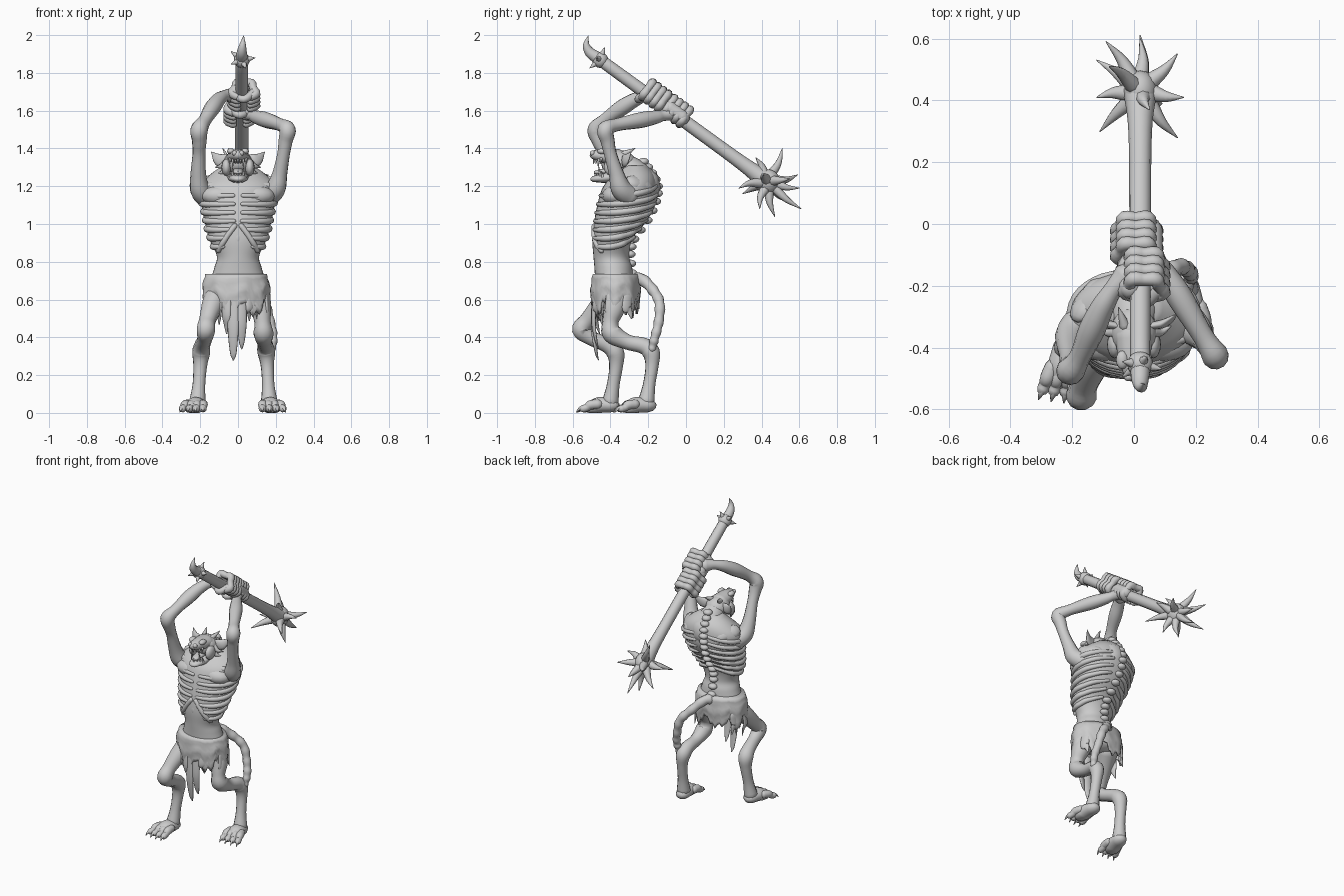
import bpy, bmesh, random
from math import sin, cos, pi, tau
from mathutils import Vector, Matrix

random.seed(3)
cube = bpy.data.objects.get("Cube")
if cube:
    bpy.data.objects.remove(cube, do_unlink=True)

stone = bpy.data.materials.new("pale grey")
stone.use_nodes = True
GREY = (.6, .6, .6, 1)
stone.diffuse_color = GREY
stone.node_tree.nodes["Principled BSDF"].inputs["Base Color"].default_value = GREY


def finish(bm, name):
    """Turn a bmesh into a smooth shaded object resting above the floor."""
    for vert in bm.verts:
        vert.co.z = max(0, vert.co.z)
    bmesh.ops.recalc_face_normals(bm, faces=bm.faces)
    mesh = bpy.data.meshes.new(name)
    bm.to_mesh(mesh)
    bm.free()
    mesh.materials.append(stone)
    for poly in mesh.polygons:
        poly.use_smooth = True
    obj = bpy.data.objects.new(name, mesh)
    bpy.context.collection.objects.link(obj)
    return obj


def spline(points, sub):
    """Catmull-Rom interpolation of any equal sized tuples."""
    p = [Vector(q) for q in points]
    p = [p[0] * 2 - p[1]] + p + [p[-1] * 2 - p[-2]]
    out = []
    for a, b, c, d in zip(p, p[1:], p[2:], p[3:]):
        for i in range(sub):
            t = i / sub
            out.append((b * 2 + (c - a) * t + (a * 2 - b * 5 + c * 4 - d) * t * t
                        + (b * 3 - a - c * 3 + d) * t ** 3) / 2)
    return out + [p[-2]]


def loft(bm, rings):
    """Skin a list of closed rings and cap both ends."""
    rows = [[bm.verts.new(co) for co in ring] for ring in rings]
    n = len(rows[0])
    for low, high in zip(rows, rows[1:]):
        for i in range(n):
            j = (i + 1) % n
            bm.faces.new((low[i], low[j], high[j], high[i]))
    bm.faces.new(rows[0])
    bm.faces.new(rows[-1])


def sweep(bm, points, flat=1, ref=(0, 1, 0), sides=12, sub=5):
    """Round-ended limb along (x, y, z, radius) points, flattened along ref."""
    path = spline(points, sub)
    co = [v.to_3d() for v in path]
    rad = [max(v[3], .001) for v in path]
    head, tail = (co[0] - co[1]).normalized() * rad[0], (co[-1] - co[-2]).normalized() * rad[-1]
    co = [co[0] + head * .9, co[0] + head * .6] + co + [co[-1] + tail * .6, co[-1] + tail * .9]
    rad = [rad[0] * .3, rad[0] * .75] + rad + [rad[-1] * .75, rad[-1] * .3]
    normal = Vector(ref)
    rings = []
    for i, c in enumerate(co):
        t = (co[min(i + 1, len(co) - 1)] - co[max(i - 1, 0)]).normalized()
        normal = normal - t * normal.dot(t)
        if normal.length < .05:
            normal = t.orthogonal()
        normal.normalize()
        side = t.cross(normal)
        rings.append([c + (normal * cos(k * tau / sides) * flat + side * sin(k * tau / sides)) * rad[i]
                      for k in range(sides)])
    loft(bm, rings)


def limb(name, *points, **kw):
    bm = bmesh.new()
    sweep(bm, points, **kw)
    return finish(bm, name)


def spike(bm, base, tip, radius, bend=(0, 0, 0)):
    base, tip = Vector(base), Vector(tip)
    mid = (base + tip) / 2 + Vector(bend)
    sweep(bm, [(*base, radius), (*mid, radius * .6), (*tip, .002)], sides=8, sub=4)


def blob(bm, center, size):
    bmesh.ops.create_uvsphere(bm, u_segments=16, v_segments=10, radius=1,
                              matrix=Matrix.Translation(center) @ Matrix.Diagonal((*size, 1)))


# Torso: height, depth centre, half width, half depth
profile = spline([(.6, -.38, .12, .09), (.7, -.38, .14, .1), (.77, -.385, .125, .1), (.83, -.395, .112, .095),
                  (.92, -.39, .152, .106), (1.02, -.345, .177, .14), (1.12, -.31, .198, .155),
                  (1.2, -.295, .205, .142), (1.26, -.275, .15, .108), (1.31, -.27, .08, .06)], 5)


def on_torso(angle, z, swell=1):
    """Point on the torso skin; angle zero faces the front."""
    _, cy, rx, ry = min(profile, key=lambda s: abs(s[0] - z))
    return Vector((sin(angle) * rx * swell, cy - cos(angle) * ry * swell, z))


bm = bmesh.new()
loft(bm, [[on_torso(k * tau / 32, s[0]) for k in range(32)] for s in profile])
finish(bm, "torso")

# Ribs rise toward the back; the lowest ones leave the belly open
bm = bmesh.new()
for level in range(7):
    z = .88 + level * .045
    start = .12 + max(0, 3 - level) * .17
    for side in (-1, 1):
        arc = []
        for i in range(10):
            u = i / 9
            p = on_torso(side * (start + u * (2.95 - start)), z + .05 * u - .02 * sin(pi * u), .985)
            arc.append((*p, .011 + .007 * sin(pi * u)))
        sweep(bm, arc, sides=8, sub=2)
finish(bm, "ribs")
bm = bmesh.new()
for side in (-1, 1):
    sweep(bm, [(*on_torso(side * a, z, .98), .015) for a, z in ((.1, .99), (.3, .95), (.6, .9), (1, .86))])
finish(bm, "rib_arch")
limb("breastbone", (0, -.475, .87, .008), (0, -.482, .92, .022), (0, -.472, 1.0, .014), (0, -.455, 1.1, .014),
     (0, -.42, 1.19, .026), flat=.7)

# Chest muscles, spine knobs and neck
bm = bmesh.new()
for side in (-1, 1):
    blob(bm, (side * .095, -.375, 1.15), (.1, .07, .055))
finish(bm, "chest_muscles")
bm = bmesh.new()
backbone = spline([(0, -.285, .74), (-.005, -.295, .84), (-.01, -.275, .92), (-.02, -.205, 1.02), (-.03, -.16, 1.12),
                   (-.03, -.15, 1.2), (-.02, -.18, 1.27), (-.01, -.225, 1.33)], 2)
for knob in backbone:
    blob(bm, knob, (.03, .028, .02))
finish(bm, "spine_knobs")
limb("neck", (0, -.23, 1.2, .1), (0, -.28, 1.27, .08), (0, -.34, 1.32, .06))

# Head tipped back with an open mouth
bm = bmesh.new()
blob(bm, (0, -.35, 1.325), (.075, .085, .065))
sweep(bm, [(0, -.36, 1.35, .062), (0, -.43, 1.36, .052), (0, -.475, 1.365, .038)], flat=.75, ref=(0, 0, 1))
for side in (-1, 1):
    blob(bm, (side * .038, -.44, 1.385), (.02, .03, .016))
    blob(bm, (side * .018, -.495, 1.375), (.015, .014, .014))
    blob(bm, (side * .062, -.39, 1.3), (.025, .045, .045))
finish(bm, "skull")
limb("lower_jaw", (0, -.34, 1.26, .06), (0, -.42, 1.245, .055), (0, -.47, 1.24, .04), flat=.5, ref=(0, 0, 1))
limb("tongue", (0, -.38, 1.285, .035), (0, -.465, 1.275, .025), flat=.5, ref=(0, 0, 1))

bm = bmesh.new()
for i in range(-3, 4):
    x, y = i * .014, -.485 + abs(i) * .012
    length = .045 if abs(i) == 2 else .025
    spike(bm, (x, y, 1.345), (x, y - .004, 1.345 - length), .008)
    spike(bm, (x, y + .008, 1.25), (x, y, 1.255 + length), .008)
finish(bm, "teeth")

# Ears and the jagged ruff round the cheeks
bm = bmesh.new()
for side in (-1, 1):
    sweep(bm, [(side * .055, -.33, 1.335, .032), (side * .1, -.32, 1.34, .034), (side * .14, -.29, 1.38, .003)],
          flat=.4)
    for i in range(4):
        z = 1.33 - i * .033
        spike(bm, (side * .055, -.35, z), (side * (.12 - i * .012), -.33, z - .03), .022, (0, -.01, -.008))
    spike(bm, (side * .03, -.33, 1.37), (side * .05, -.27, 1.4), .018)
finish(bm, "ears_and_ruff")

# Arms raised overhead, with knobbed joints
limb("right_arm", (-.16, -.31, 1.14, .06), (-.2, -.355, 1.18, .054), (-.21, -.39, 1.26, .042),
     (-.207, -.43, 1.37, .034), (-.205, -.46, 1.44, .039), (-.205, -.475, 1.5, .046), (-.175, -.43, 1.55, .035),
     (-.135, -.34, 1.615, .043), (-.1, -.265, 1.66, .037), (-.065, -.21, 1.68, .031), (-.025, -.17, 1.68, .045))
limb("left_arm", (.16, -.3, 1.15, .06), (.2, -.345, 1.19, .054), (.222, -.37, 1.27, .04),
     (.241, -.4, 1.37, .034), (.252, -.415, 1.44, .038), (.262, -.425, 1.5, .044), (.225, -.365, 1.525, .034),
     (.15, -.24, 1.55, .042), (.1, -.16, 1.565, .036), (.075, -.12, 1.575, .03), (.04, -.06, 1.59, .045))
for name, s in (("right", -1), ("left", 1)):
    limb(name + "_collarbone", (s * .02, -.42, 1.19, .016), (s * .1, -.39, 1.205, .014), (s * .18, -.36, 1.2, .02))
    limb(name + "_shoulder_blade", (s * .08, -.185, 1.12, .02), (s * .12, -.2, 1.2, .036), (s * .17, -.28, 1.22, .045),
         flat=.6)

# Mace shaft, thicker toward the head
butt, head = Vector((.02, -.47, 1.88)), Vector((.02, .43, 1.225))
axis = (head - butt).normalized()
across = Vector((1, 0, 0))
upward = across.cross(axis)
limb("mace_shaft", (*butt, .032), (*butt.lerp(head, .5), .035), (*butt.lerp(head, .85), .038), (*head, .055))

bm = bmesh.new()
blob(bm, butt + axis * .02, (.042, .042, .042))
for k in range(5):
    out = across * cos(k * tau / 5) + upward * sin(k * tau / 5)
    spike(bm, butt + axis * .02, butt + out * .07, .026)
sweep(bm, [(*butt, .032), (.02, -.51, 1.91, .027), (.025, -.528, 1.95, .017), (.03, -.517, 1.996, .002)])
finish(bm, "mace_butt_hook")

bm = bmesh.new()
blob(bm, head, (.055, .068, .065))
for tip in ((.02, .61, 1.08), (-.09, .59, 1.26), (.14, .55, 1.24), (-.08, .51, 1.4), (.16, .41, 1.26),
            (-.12, .41, 1.21), (-.11, .3, 1.16), (.14, .28, 1.19), (.03, .47, 1.04), (.09, .39, 1.08),
            (.05, .37, 1.35), (-.12, .53, 1.12), (.02, .6, 1.19)):
    reach = (Vector(tip) - head).normalized()
    spike(bm, head + reach * .04, tip, .029, reach.cross(across + upward) * .01)
finish(bm, "mace_head")

# Fingers curled round the shaft, over a palm
for name, side, y, shift in (("right_hand", -1, -.175, .012), ("left_hand", 1, -.06, -.012)):
    bm = bmesh.new()
    grip = butt + axis * ((y - butt.y) / axis.y) + across * shift + upward * .01
    for f in range(4):
        center = grip + axis * (f - 1.5) * .034
        arc = []
        for i in range(9):
            a = -.8 + i * .6
            reach = .052 + .014 * (i % 2)
            p = center + across * side * cos(a) * reach + upward * sin(a) * reach
            arc.append((*p, .021 + .003 * (i % 2)))
        sweep(bm, arc, ref=axis, sides=10, sub=3)
    palm = [grip + across * side * .045 + axis * t for t in (-.045, 0, .045)]
    sweep(bm, [(*p, .04) for p in palm])
    thumb = [grip + across * side * .06 - axis * .03, grip - upward * .06 - axis * .06,
             grip - across * side * .055 - axis * .05]
    sweep(bm, [(*p, .02) for p in thumb])
    finish(bm, name)

# Legs with backward hocks
limb("right_leg", (-.1, -.38, .64, .07), (-.135, -.45, .57, .058), (-.162, -.52, .49, .045), (-.17, -.555, .44, .05),
     (-.175, -.5, .395, .04), (-.188, -.42, .36, .042), (-.195, -.375, .32, .048), (-.2, -.37, .25, .037),
     (-.207, -.385, .15, .034), (-.215, -.4, .06, .044))
limb("left_leg", (.09, -.36, .64, .07), (.12, -.38, .55, .056), (.13, -.4, .48, .043), (.135, -.39, .42, .053),
     (.14, -.31, .375, .04), (.145, -.225, .355, .043), (.15, -.185, .32, .047), (.155, -.18, .25, .035),
     (.16, -.195, .15, .033), (.165, -.21, .06, .044))
for name, x, y, turn in (("right_foot", -.215, -.415, -.2), ("left_foot", .165, -.22, .15)):
    bm = bmesh.new()
    sweep(bm, [(x, y + .02, .04, .046), (x + turn * .05, y - .04, .042, .053), (x + turn * .1, y - .075, .03, .05)],
          flat=.8, ref=(0, 0, 1))
    for k in range(4):
        a = turn + (k - 1.5) * .13
        d = Vector((sin(a), -cos(a), 0))
        p = Vector((x + (k - 1.5) * .02, y, .028))
        steps = [(*(p + d * r + Vector((0, 0, h))), w)
                 for r, h, w in ((.05, .018, .025), (.09, .014, .025), (.11, 0, .02), (.13, -.006, .02))]
        sweep(bm, steps)
        spike(bm, p + d * .13, p + d * .166 - Vector((0, 0, .024)), .014, (0, 0, .006))
    finish(bm, name)

# Knotted tail hanging behind the left leg
tail = spline([(-.02, -.3, .7, .036), (.02, -.24, .71, .031), (.08, -.175, .65, .028), (.14, -.14, .58, .027),
               (.17, -.145, .48, .025), (.185, -.165, .4, .024), (.18, -.18, .34, .02)], 3)
limb("tail", *[(x, y, z, r + .002 * (-1) ** i) for i, (x, y, z, r) in enumerate(tail)], sub=3)

# Ragged loincloth with torn strips
bm = bmesh.new()
rows = []
COLS = 64
tears = [random.uniform(-.03, .02) for _ in range(COLS)]
for r in range(9):
    u = r / 8
    row = []
    for k in range(COLS):
        a = k * tau / COLS
        hem = .56 + .03 * sin(a * 7) + tears[k]
        wave = 1 + .04 * u * sin(a * 9) + .08 * sin(pi * u) + .03 * u + .02 * sin(u * 14 + a * 2)
        row.append(bm.verts.new((-.01 + .164 * wave * sin(a), -.373 - .12 * wave * cos(a), .735 + (hem - .735) * u)))
    rows.append(row)
for top, low in zip(rows, rows[1:]):
    for k in range(COLS):
        j = (k + 1) % COLS
        bm.faces.new((top[k], top[j], low[j], low[k]))
bm.faces.new(rows[0])
cloth = finish(bm, "loincloth")
cloth.modifiers.new("thickness", "SOLIDIFY").thickness = .012

bm = bmesh.new()
for x, y, end, width in ((-.025, -.485, .28, .03), (.02, -.485, .34, .026), (-.06, -.48, .42, .026), (.06, -.475, .49, .024),
                         (-.1, -.465, .47, .026), (-.165, -.4, .46, .024), (.15, -.4, .46, .024), (.135, -.31, .5, .03),
                         (-.15, -.31, .5, .03), (.1, -.45, .5, .024)):
    middle = (end + .62) / 2
    sweep(bm, [(x, y, .62, width), (x * 1.04, y - .005, middle, width), (x, y + .01, end + .04, width * .6),
               (x, y + .022, end, .004)], flat=.4, ref=(x, y + .375, 0))
finish(bm, "torn_strips")
